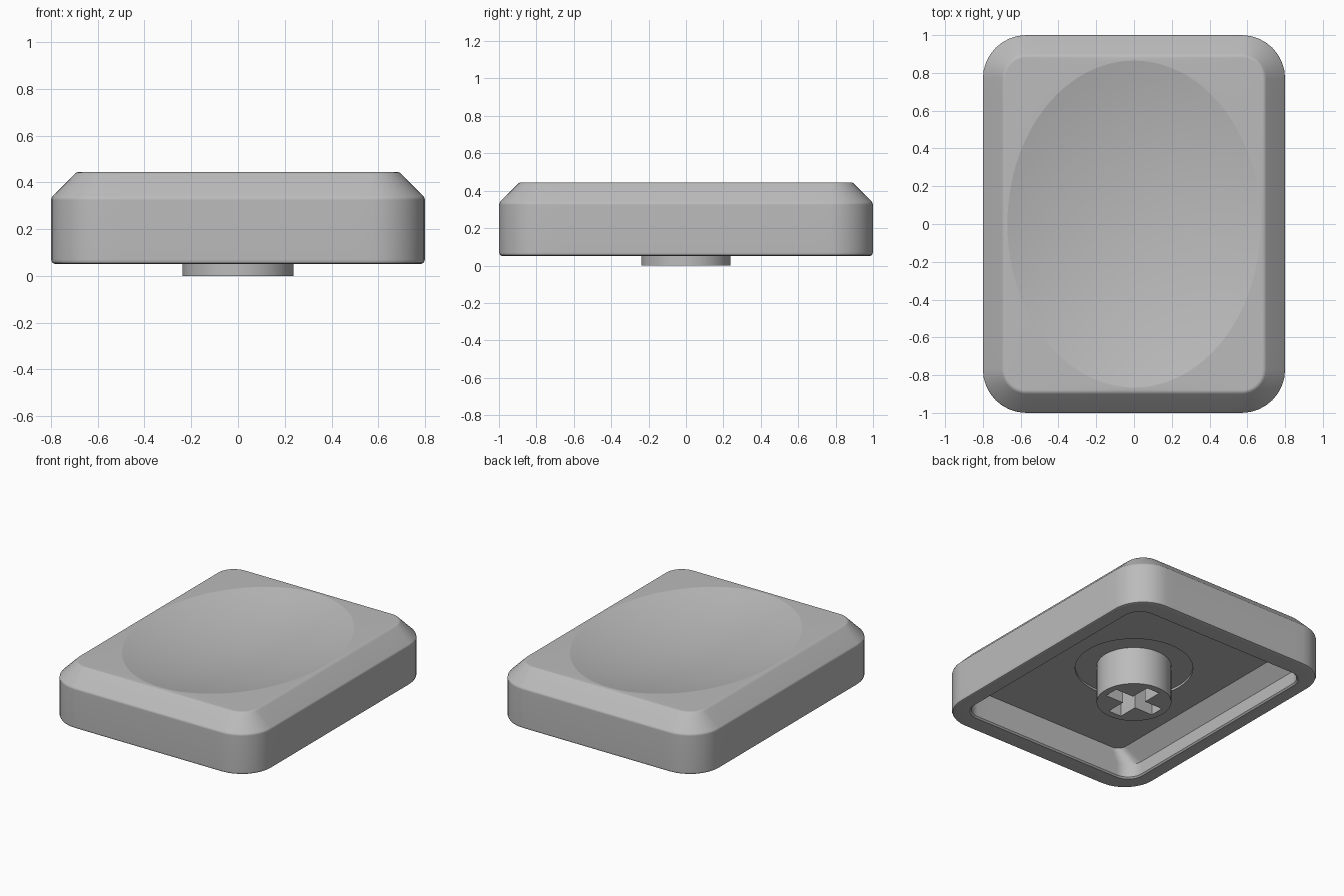
import bpy
import bmesh
from math import cos, sin, pi, radians
from mathutils import Vector

cube = bpy.data.objects.get("Cube")
if cube:
    bpy.data.objects.remove(cube, do_unlink=True)

ARC, SIDE = 8, 16            # segments per corner and per straight side
COUNT = 4 * (ARC + SIDE)

grey = bpy.data.materials.new("light grey plastic")
grey.use_nodes = True
grey.diffuse_color = (0.5, 0.5, 0.5, 1)
grey.node_tree.nodes["Principled BSDF"].inputs["Base Color"].default_value = (0.5, 0.5, 0.5, 1)


def rounded_rect(hx, hy, r, z):
    """Ring of points, starting at the middle of the +x side."""
    pts = []
    corners = [(1, 1), (-1, 1), (-1, -1), (1, -1)]
    for q, (sx, sy) in enumerate(corners):
        for i in range(ARC + 1):
            a = (q + i / ARC) * pi / 2
            pts.append(Vector((sx * (hx - r) + r * cos(a), sy * (hy - r) + r * sin(a), z)))
        nx, ny = corners[(q + 1) % 4]
        a = (q + 1) * pi / 2
        end = Vector((nx * (hx - r) + r * cos(a), ny * (hy - r) + r * sin(a), z))
        start = pts[-1]
        pts += [start.lerp(end, i / SIDE) for i in range(1, SIDE)]
    half = SIDE // 2
    return pts[-half:] + pts[:-half]


def ellipse(rx, ry, z):
    return [Vector((rx * cos(2 * pi * i / COUNT), ry * sin(2 * pi * i / COUNT), z))
            for i in range(COUNT)]


def finish(bm, name, sharp_ring=()):
    """Smooth shading with hard edges kept, then make the object."""
    bmesh.ops.recalc_face_normals(bm, faces=bm.faces)
    for f in bm.faces:
        f.smooth = True
    for e in bm.edges:
        e.smooth = e.calc_face_angle(0) < radians(30)
        if e.verts[0] in sharp_ring and e.verts[1] in sharp_ring:
            e.smooth = False
    mesh = bpy.data.meshes.new(name)
    bm.to_mesh(mesh)
    bm.free()
    mesh.materials.append(grey)
    obj = bpy.data.objects.new(name, mesh)
    bpy.context.collection.objects.link(obj)
    return obj


# Cap shell: one loft from the recess below, over the rim, up to the dish
WX, WY, R = 0.8, 1.0, 0.23
TOP, DEPTH = 0.445, 0.1
rings = [
    ellipse(0.375, 0.375, 0.265),                 # shallow round recess
    ellipse(0.375, 0.375, 0.25),
    rounded_rect(0.6, 0.86, 0.06, 0.25),          # ceiling
    rounded_rect(0.69, 0.86, 0.11, 0.15),         # sloped inner sides
    rounded_rect(0.69, 0.86, 0.11, 0.06),         # inner wall
    rounded_rect(0.70, 0.87, 0.12, 0.05),         # rim
]
# (inset, height) of the outer wall, with softened edges
outer = [(0.02, 0.05), (0.006, 0.056), (0, 0.07), (0, 0.325), (0.005, 0.34),
         (0.1, 0.435), (0.108, 0.442), (0.12, TOP)]
rings += [rounded_rect(WX - d, WY - d, R - d, z) for d, z in outer]
dish_index = len(rings)
STEPS = 14
for s in range(STEPS):
    k = 1 - s / STEPS
    rings.append(ellipse(0.67 * k, 0.865 * k, TOP - DEPTH * (1 - k * k)))

bm = bmesh.new()
loops = [[bm.verts.new(p) for p in ring] for ring in rings]
for a, b in zip(loops, loops[1:]):
    for i in range(COUNT):
        j = (i + 1) % COUNT
        bm.faces.new((a[i], a[j], b[j], b[i]))
bm.faces.new(loops[0])
middle = bm.verts.new((0, 0, TOP - DEPTH))
for i in range(COUNT):
    bm.faces.new((loops[-1][i], loops[-1][(i + 1) % COUNT], middle))
cap = finish(bm, "cap_shell", set(loops[dish_index]))
weighted = cap.modifiers.new("even shading", 'WEIGHTED_NORMAL')
weighted.keep_sharp = True

# Stem: round post with a cross-shaped socket cut from below
STEM_R, STEM_H = 0.238, 0.28
ARM, WIDTH, SOCKET = 0.19, 0.05, 0.2
bm = bmesh.new()
# Cross outline, one quadrant turned four times
cross = []
for q in range(4):
    c, s = cos(q * pi / 2), sin(q * pi / 2)
    for x, y in ((ARM, -WIDTH), (ARM, WIDTH), (WIDTH, WIDTH)):
        cross.append((x * c - y * s, x * s + y * c))


def prism(bm, outline, z0, z1):
    low = [bm.verts.new((x, y, z0)) for x, y in outline]
    high = [bm.verts.new((x, y, z1)) for x, y in outline]
    n = len(outline)
    for i in range(n):
        j = (i + 1) % n
        bm.faces.new((low[i], low[j], high[j], high[i]))
    bm.faces.new(low)
    bm.faces.new(high)


prism(bm, [(p.x, p.y) for p in ellipse(STEM_R, STEM_R, 0)], 0, STEM_H)
stem = finish(bm, "stem")
bm = bmesh.new()
prism(bm, cross, -0.1, SOCKET)
cutter = finish(bm, "socket_cutter")
cutter.hide_render = True

cut = stem.modifiers.new("socket", 'BOOLEAN')
cut.operation = 'DIFFERENCE'
cut.solver = 'EXACT'
cut.object = cutter
bpy.ops.object.select_all(action='DESELECT')
bpy.context.view_layer.objects.active = stem
stem.select_set(True)
bpy.ops.object.modifier_apply(modifier=cut.name)
bpy.data.objects.remove(cutter, do_unlink=True)
bpy.ops.object.shade_smooth_by_angle(angle=radians(30))
